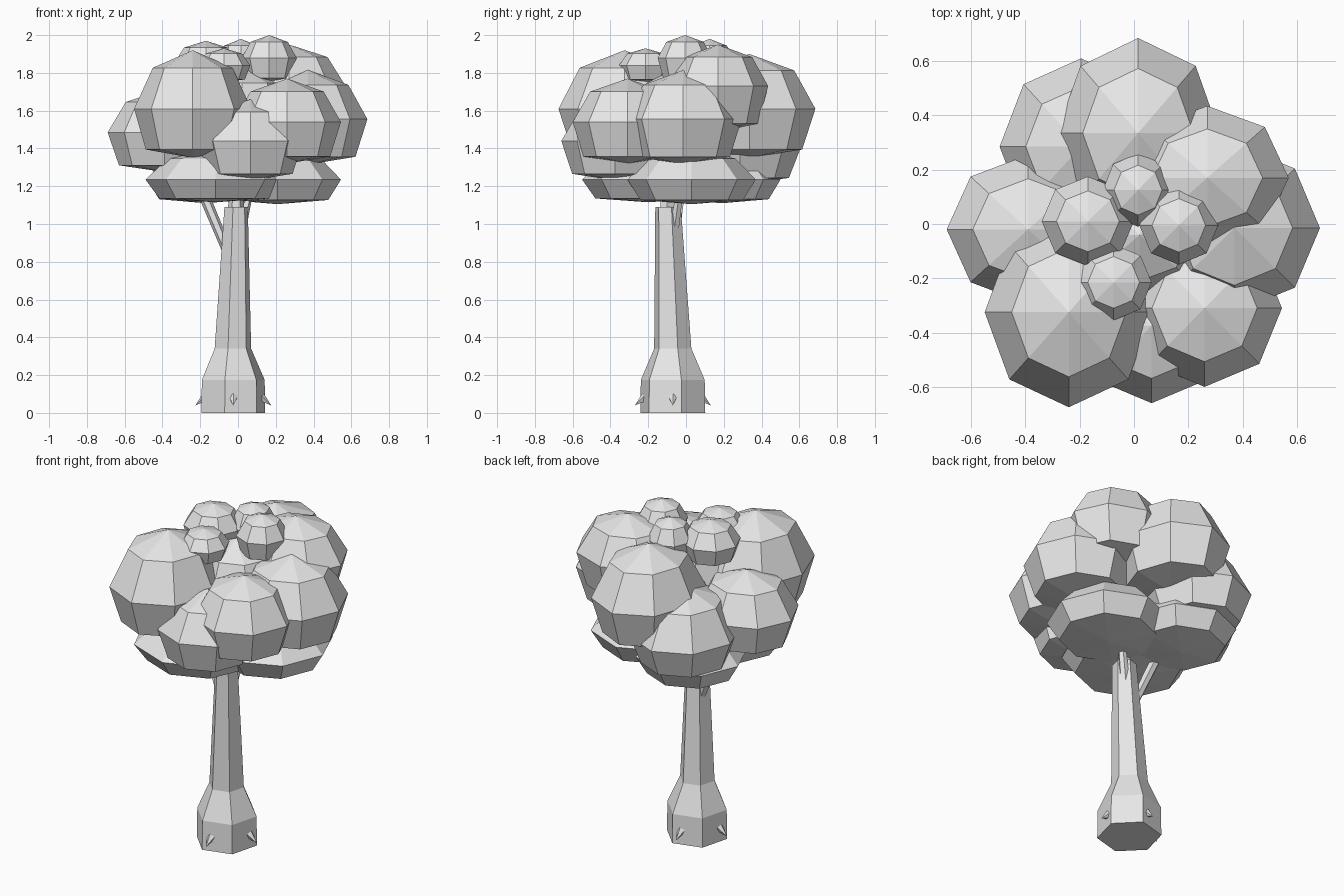
import bpy, bmesh
from math import cos, sin, pi, radians
from mathutils import Vector

cube = bpy.data.objects.get("Cube")
if cube:
    bpy.data.objects.remove(cube)

grey = bpy.data.materials.new("plain_grey")
grey.use_nodes = True
grey.diffuse_color = (0.8, 0.8, 0.8, 1)
grey.node_tree.nodes["Principled BSDF"].inputs["Base Color"].default_value = (0.8, 0.8, 0.8, 1)


def finish(name, bm):
    bmesh.ops.recalc_face_normals(bm, faces=bm.faces)
    mesh = bpy.data.meshes.new(name)
    bm.to_mesh(mesh)
    bm.free()
    mesh.materials.append(grey)
    obj = bpy.data.objects.new(name, mesh)
    bpy.context.collection.objects.link(obj)
    return obj


def loft(name, rings, sides, turn=0.0, tip=None, tail=None):
    """Skin stacked rings (centre, rx, ry); close each end with a point or a cap."""
    bm = bmesh.new()
    loops = []
    for (cx, cy, cz), rx, ry in rings:
        angles = [turn + 2 * pi * i / sides for i in range(sides)]
        loops.append([bm.verts.new((cx + rx * cos(a), cy + ry * sin(a), cz)) for a in angles])
    for low, high in zip(loops, loops[1:]):
        for i in range(sides):
            j = (i + 1) % sides
            bm.faces.new((low[i], low[j], high[j], high[i]))
    for loop, point in ((loops[0], tail), (loops[-1], tip)):
        if point is None:
            bm.faces.new(loop)
        else:
            end = bm.verts.new(point)
            for i in range(sides):
                bm.faces.new((loop[i], loop[(i + 1) % sides], end))
    return finish(name, bm)


def clump(name, x, y, z, rx, ry, up, down):
    """Eight sided leaf clump, rounder on top and flatter underneath."""
    rings = [((x, y, z - 0.83 * down), 0.8 * rx, 0.8 * ry),
             ((x, y, z), rx, ry),
             ((x, y, z + 0.7 * up), 0.68 * rx, 0.68 * ry)]
    return loft(name, rings, 8, tip=(x, y, z + up), tail=(x, y, z - down))


# Large leaf clumps around the crown
clump("leaves_front_right", -0.24, -0.325, 1.61, 0.31, 0.35, 0.31, 0.26)
clump("leaves_front", 0.065, -0.375, 1.44, 0.28, 0.285, 0.22, 0.21)
clump("leaves_front_left", 0.26, -0.31, 1.54, 0.285, 0.29, 0.23, 0.22)
clump("leaves_left", 0.37, -0.015, 1.555, 0.315, 0.31, 0.26, 0.24)
clump("leaves_back_left", 0.27, 0.17, 1.73, 0.30, 0.265, 0.22, 0.24)
clump("leaves_back", 0.015, 0.335, 1.61, 0.30, 0.35, 0.29, 0.26)
clump("leaves_back_right", -0.195, 0.285, 1.41, 0.30, 0.325, 0.27, 0.2)
clump("leaves_right", -0.39, -0.02, 1.485, 0.30, 0.275, 0.23, 0.21)
clump("leaves_core", 0.02, -0.04, 1.55, 0.28, 0.25, 0.28, 0.25)

# Flat clumps under the crown
clump("leaves_under_right", -0.12, -0.2, 1.235, 0.37, 0.35, 0.16, 0.12)
clump("leaves_under_left", 0.21, 0.03, 1.235, 0.335, 0.34, 0.16, 0.13)
clump("leaves_under_back", -0.17, 0.19, 1.235, 0.31, 0.31, 0.16, 0.125)

# Small clumps on the crown
clump("leaves_top_right", -0.17, 0.01, 1.85, 0.17, 0.165, 0.12, 0.12)
clump("leaves_top_back", 0.015, 0.125, 1.86, 0.13, 0.135, 0.12, 0.12)
clump("leaves_top_left", 0.165, -0.005, 1.88, 0.145, 0.145, 0.12, 0.13)
clump("leaves_top_front", -0.075, -0.215, 1.84, 0.14, 0.14, 0.09, 0.09)

# Trunk with a flared foot
loft("trunk", [((-0.025, -0.07, 0), 0.175, 0.178),
               ((-0.025, -0.07, 0.175), 0.172, 0.175),
               ((-0.027, -0.07, 0.34), 0.1, 0.102),
               ((-0.01, -0.095, 1.09), 0.064, 0.07)], 6, radians(15))


# Branches rising into the leaves
def branch(name, start, end, thick, thin):
    loft(name, [(start, thick, thick), (end, thin, thin)], 6)


branch("branch_right", (-0.05, -0.07, 0.84), (-0.2, -0.03, 1.2), 0.028, 0.032)
branch("branch_left", (0.01, -0.065, 0.95), (0.065, -0.03, 1.2), 0.028, 0.022)
branch("branch_middle", (-0.01, -0.1, 1.05), (-0.01, -0.1, 1.2), 0.045, 0.035)

# Short thorns around the foot
for side, (dx, dy) in {"left": (1, 0), "right": (-1, 0), "front": (0, -1), "back": (0, 1)}.items():
    bm = bmesh.new()
    out = Vector((dx, dy, -0.8)).normalized()
    base = Vector((-0.025 + 0.15 * dx, -0.07 + 0.15 * dy, 0.08))
    bmesh.ops.create_cone(bm, cap_ends=True, segments=5, radius1=0.025, radius2=0, depth=0.07)
    turn = out.to_track_quat('Z', 'Y').to_matrix()
    for v in bm.verts:
        v.co = turn @ v.co + base + out * 0.03
    finish("thorn_" + side, bm)
